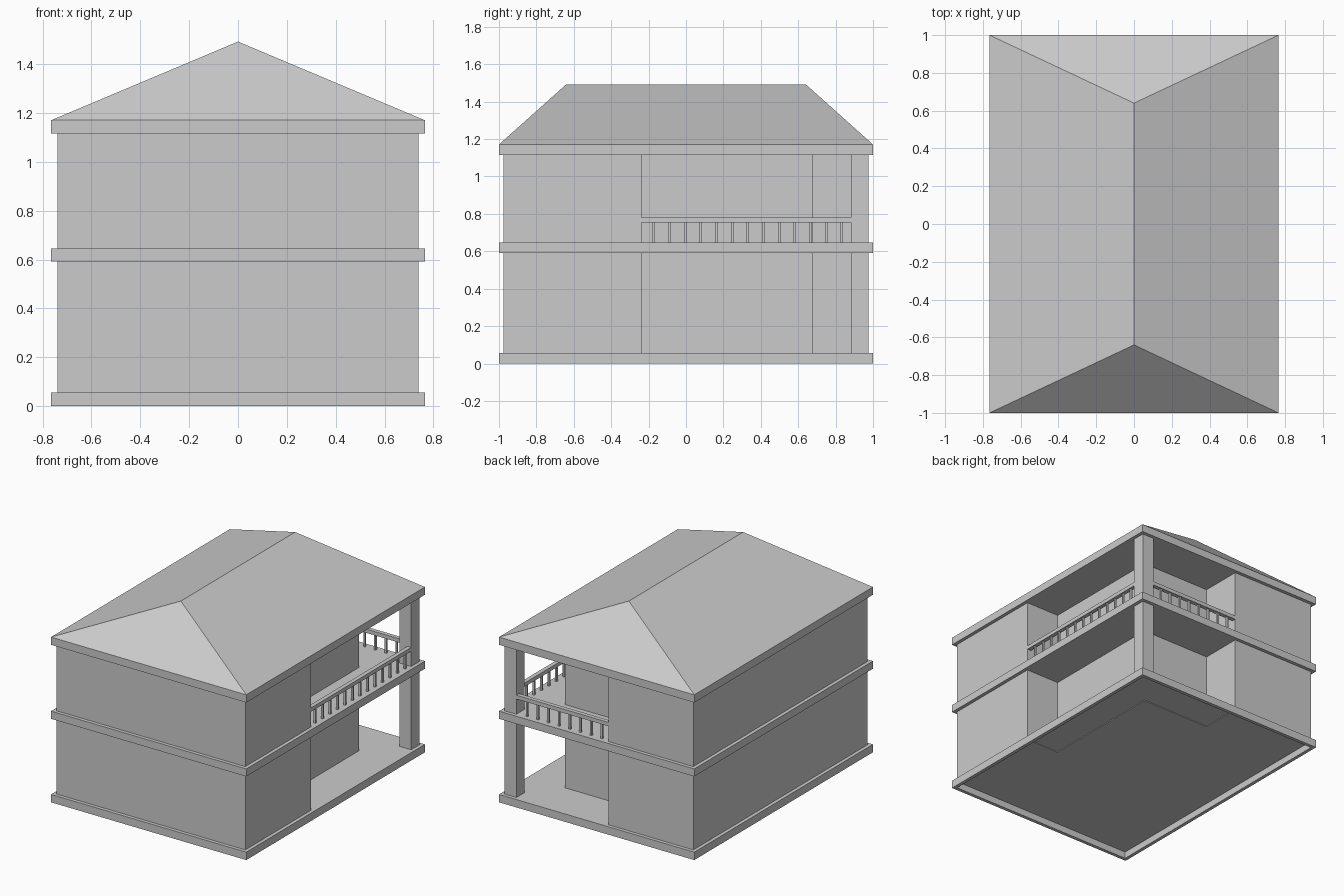
import bpy

if "Cube" in bpy.data.objects:
    bpy.data.objects.remove(bpy.data.objects["Cube"], do_unlink=True)

# Single plain material
grey = bpy.data.materials.new("light_grey")
grey.use_nodes = True
COLOUR = (0.6, 0.6, 0.6, 1)
grey.diffuse_color = COLOUR
grey.node_tree.nodes["Principled BSDF"].inputs["Base Color"].default_value = COLOUR


def make(name, verts, faces):
    mesh = bpy.data.meshes.new(name)
    mesh.from_pydata(verts, [], faces)
    mesh.materials.append(grey)
    obj = bpy.data.objects.new(name, mesh)
    bpy.context.collection.objects.link(obj)
    return obj


def loft(name, loops):
    """Join counter-clockwise loops of equal length and cap both ends."""
    n = len(loops[0])
    verts = [v for loop in loops for v in loop]
    faces = [tuple(reversed(range(n))), tuple(range(len(verts) - n, len(verts)))]
    for k in range(0, len(verts) - n, n):
        for i in range(n):
            j = (i + 1) % n
            faces.append((k + i, k + j, k + n + j, k + n + i))
    return make(name, verts, faces)


def prism(name, outline, z0, z1):
    return loft(name, [[(x, y, z) for x, y in outline] for z in (z0, z1)])


def box(name, x0, x1, y0, y1, z0, z1):
    return prism(name, [(x0, y0), (x1, y0), (x1, y1), (x0, y1)], z0, z1)


def rectangle(x, y, z):
    return [(-x, -y, z), (x, -y, z), (x, y, z), (-x, y, z)]


WX, WY = 0.74, 0.975        # wall faces
SX, SY = 0.765, 1.0         # slab edges
SIDE_Y, BACK_X = -0.237, -0.074   # ends of the corner opening
IN_X, IN_Y = 0.474, 0.675   # recessed walls
POST = 0.093
BASE, FLOOR = 0.048, 0.056  # underside of walls, ground floor level
EAVE, RIDGE, RIDGE_Y = 1.171, 1.493, 0.64

# House body with the corner cut away, and the post that carries the corner
prism("house_walls", [(-WX, -WY), (WX, -WY), (WX, SIDE_Y), (IN_X, SIDE_Y),
                      (IN_X, IN_Y), (BACK_X, IN_Y), (BACK_X, WY), (-WX, WY)], BASE, 1.15)
box("corner_post", WX - POST, WX, WY - POST, WY, BASE, 1.15)

# Ground slab: a thin floor with a rim that reaches the ground, hollow below
loft("ground_slab", [rectangle(WX, WY, FLOOR - 0.003), rectangle(WX, WY, 0),
                     rectangle(SX, SY, 0), rectangle(SX, SY, FLOOR)])

# Upper slab and eaves band
box("balcony_slab", -SX, SX, -SY, SY, 0.592, 0.646)
box("eaves_band", -SX, SX, -SY, SY, 1.116, EAVE)

# Hipped roof
make("hip_roof",
     rectangle(SX, SY, EAVE) + [(0, -RIDGE_Y, RIDGE), (0, RIDGE_Y, RIDGE)],
     [(0, 1, 4), (1, 2, 5, 4), (2, 3, 5), (3, 0, 4, 5), (3, 2, 1, 0)])

# Balcony handrails, flush with the outer walls
RAIL, RAIL_LOW, RAIL_TOP = 0.03, 0.754, 0.781
box("side_handrail", WX - RAIL, WX, SIDE_Y, WY - POST, RAIL_LOW, RAIL_TOP)
box("back_handrail", BACK_X, WX - POST, WY - RAIL, WY, RAIL_LOW, RAIL_TOP)

# Balusters
HALF, STEP = 0.0065, 0.0838


def baluster(name, x, y):
    box(name, x - HALF, x + HALF, y - HALF, y + HALF, 0.64, 0.76)


for i in range(13):
    baluster(f"side_baluster_{i + 1}", WX - RAIL / 2, -0.172 + i * STEP)
for i in range(8):
    baluster(f"back_baluster_{i + 1}", -0.014 + i * STEP, WY - RAIL / 2)
